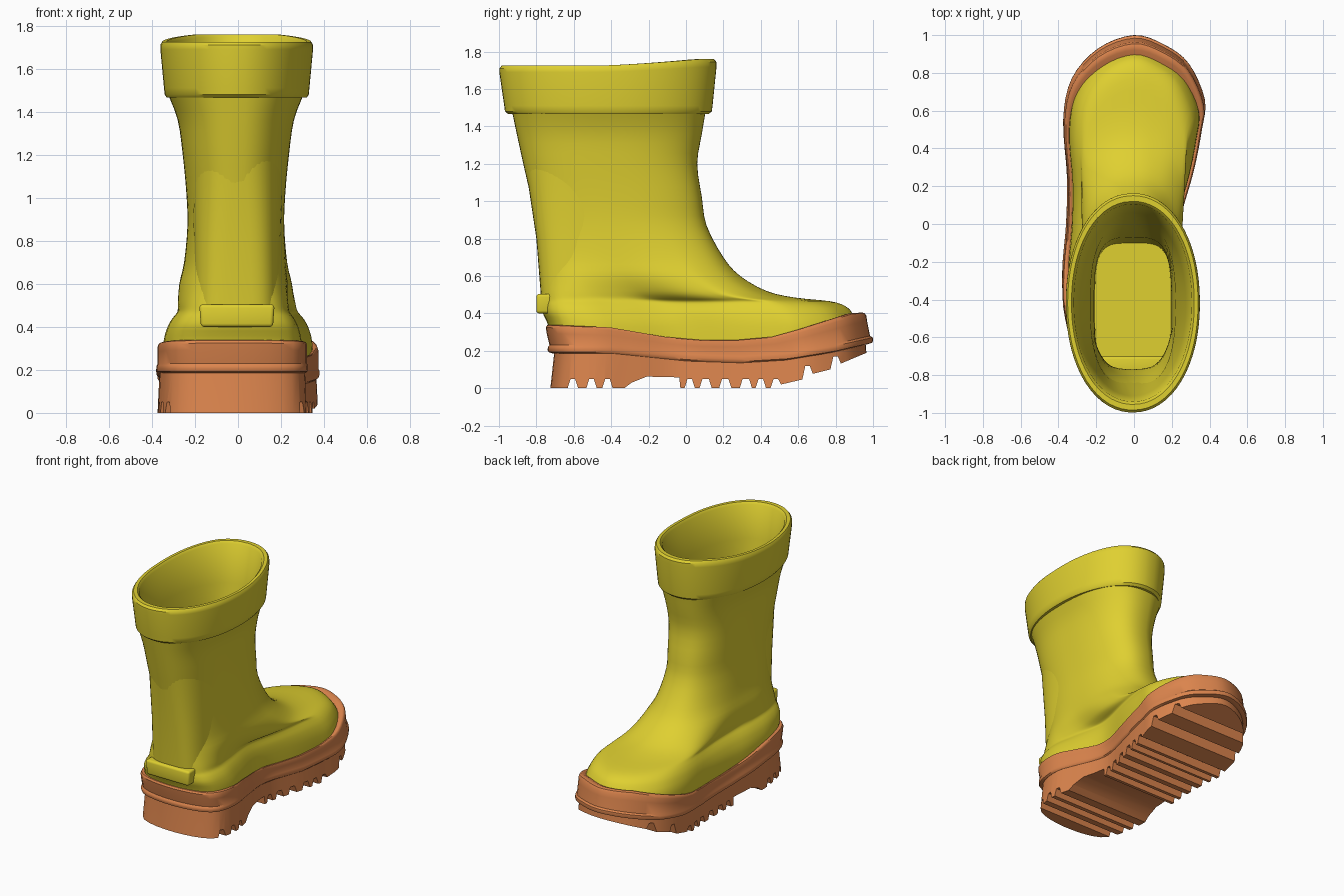
import bpy, bmesh, math

if "Cube" in bpy.data.objects:
    bpy.data.objects.remove(bpy.data.objects["Cube"])


def material(name, rgb):
    m = bpy.data.materials.new(name)
    m.diffuse_color = (*rgb, 1)
    m.use_nodes = True
    m.node_tree.nodes["Principled BSDF"].inputs["Base Color"].default_value = m.diffuse_color
    return m


YELLOW = material("yellow rubber", (0.74, 0.63, 0.03))
ORANGE = material("orange rubber", (0.72, 0.235, 0.075))


def catmull(p, t):
    a, b, c, d = p
    return tuple(0.5 * (2 * j + (k - i) * t + (2 * i - 5 * j + 4 * k - l) * t * t
                        + (3 * j - i - 3 * k + l) * t ** 3) for i, j, k, l in zip(a, b, c, d))


def smooth_list(pts, sub, closed):
    n, out = len(pts), []
    get = (lambda i: pts[i % n]) if closed else (lambda i: pts[max(0, min(n - 1, i))])
    for i in range(n if closed else n - 1):
        out += [catmull([get(i + k) for k in (-1, 0, 1, 2)], s / sub) for s in range(sub)]
    return out if closed else out + [pts[-1]]


def interp(table, y):
    if y <= table[0][0]:
        return table[0][1]
    for (a, za), (b, zb) in zip(table, table[1:]):
        if y <= b:
            return za + (zb - za) * (y - a) / (b - a)
    return table[-1][1]


def finish(name, bm, mat, angle=38):
    me = bpy.data.meshes.new(name)
    bm.to_mesh(me)
    bm.free()
    ob = bpy.data.objects.new(name, me)
    bpy.context.collection.objects.link(ob)
    me.materials.append(mat)
    bpy.ops.object.select_all(action='DESELECT')
    ob.select_set(True)
    bpy.context.view_layer.objects.active = ob
    bpy.ops.object.shade_smooth_by_angle(angle=math.radians(angle))
    return ob


def loft(name, rings, mat, cap_start=False, cap_end=False, angle=38):
    bm = bmesh.new()
    vr = [[bm.verts.new(p) for p in r] for r in rings]
    n = len(rings[0])
    for a, b in zip(vr, vr[1:]):
        for i in range(n):
            j = (i + 1) % n
            bm.faces.new((a[i], b[i], b[j], a[j]))
    if cap_start:
        bm.faces.new(vr[0])
    if cap_end:
        bm.faces.new(vr[-1][::-1])
    return finish(name, bm, mat, angle)


# Footprint seen from above, clockwise from the toe
FOOT = smooth_list([
    (0, 1.0), (0.16, 0.95), (0.29, 0.85), (0.375, 0.66), (0.36, 0.5), (0.32, 0.3),
    (0.25, 0.05), (0.245, -0.1), (0.29, -0.3), (0.325, -0.5), (0.26, -0.68), (0, -0.74),
    (-0.28, -0.69), (-0.365, -0.5), (-0.38, -0.25), (-0.36, 0.0), (-0.355, 0.25),
    (-0.375, 0.55), (-0.33, 0.77), (-0.19, 0.93)], 4, True)
MID = 0.13


def norm(y):
    return max(-1, min(1, (y + 0.74) / 1.74 * 2 - 1))


def oval(x, v, w, p):
    return math.copysign(w * max(0, 1 - abs(v) ** p) ** (1 / p), x) if abs(v) < 0.9999 else 0


# Upper: horizontal slices (z, back, front, foot scale, half width, blend to oval)
slices = smooth_list([
    (0.20, -0.71, 0.92, 0.92, 0.30, 0), (0.33, -0.735, 0.92, 0.91, 0.30, 0),
    (0.40, -0.765, 0.89, 0.86, 0.29, 0), (0.44, -0.77, 0.85, 0.80, 0.28, 0),
    (0.465, -0.77, 0.77, 0.75, 0.28, 0.05), (0.485, -0.77, 0.58, 0.74, 0.28, 0.2),
    (0.52, -0.77, 0.43, 0.75, 0.275, 0.4), (0.60, -0.77, 0.29, 0.75, 0.265, 0.7),
    (0.70, -0.78, 0.20, 0.72, 0.24, 0.9), (0.87, -0.805, 0.11, 0.7, 0.225, 1),
    (1.02, -0.83, 0.085, 0.7, 0.23, 1), (1.20, -0.87, 0.06, 0.7, 0.247, 1),
    (1.36, -0.905, 0.085, 0.7, 0.27, 1), (1.48, -0.93, 0.105, 0.7, 0.315, 1)], 3, False)
rings = []
for z, yb, yf, s, w, m in slices:
    rings.append([(x * s * (1 - m) + (oval(x, norm(y), w, 2.4) - 0.01) * m,
                   (yb + yf) / 2 + norm(y) * (yf - yb) / 2, z) for x, y in FOOT])
loft("boot_upper", rings, YELLOW, angle=60)

# Cuff and lining: up the outside, over the rim, down to the inner floor
cuff = [(1.465, -0.92, 0.095, 0.305, 0), (1.465, -0.95, 0.12, 0.325, 0),
        (1.48, -0.968, 0.138, 0.335, 0), (1.51, -0.972, 0.142, 0.338, 0),
        (1.69, -0.998, 0.163, 0.355, 0.8), (1.71, -0.998, 0.163, 0.354, 1),
        (1.725, -0.985, 0.15, 0.345, 1), (1.725, -0.955, 0.12, 0.325, 1),
        (1.71, -0.94, 0.105, 0.312, 1), (1.48, -0.91, 0.06, 0.28, 0),
        (1.2, -0.86, 0.01, 0.225, 0), (0.8, -0.80, -0.07, 0.205, 0),
        (0.42, -0.77, -0.10, 0.20, 0)]
rings = []
for k, (z, yb, yf, w, lift) in enumerate(cuff):
    p = 2.1 if k < 10 else (2.6, 3.4, 4)[k - 10]
    rings.append([(oval(x, norm(y), w, p) - 0.006, (yb + yf) / 2 + norm(y) * (yf - yb) / 2,
                   z + lift * 0.034 * max(0, min(1, (norm(y) + 0.1) / 0.95)) ** 1.4)
                  for x, y in FOOT])
loft("cuff_and_lining", rings, YELLOW, cap_end=True)

# Heel tab
bm = bmesh.new()
bmesh.ops.create_cube(bm, size=1)
for v in bm.verts:
    wide = 0.35 if v.co.z > 0 else 0.335
    v.co = (v.co.x * wide - 0.005, -0.75 + v.co.y * 0.1, 0.452 + v.co.z * 0.105)
bmesh.ops.bevel(bm, geom=bm.edges[:], offset=0.016, segments=3, profile=0.5, affect='EDGES')
finish("heel_tab", bm, YELLOW)

# Sole band: wavy top edge and lower lip
TOP = [(-0.74, 0.34), (-0.4, 0.325), (-0.1, 0.275), (0.1, 0.258), (0.3, 0.258), (0.5, 0.275),
       (0.65, 0.315), (0.8, 0.36), (0.93, 0.40), (1.0, 0.405)]
LOW = [(-0.74, 0.185), (-0.4, 0.185), (0, 0.145), (0.3, 0.135), (0.55, 0.15), (0.8, 0.19),
       (1.0, 0.235)]
# (mix from low to top, extra z, scale, y shift)
band = [(0, 0.01, 0.88, 0), (0, 0, 0.965, 0), (0, 0.008, 0.995, 0), (0, 0.02, 1, 0),
        (0, 0.036, 0.998, 0), (0, 0.045, 0.985, -0.003), (0.7, 0, 0.985, -0.018),
        (0.9, 0, 0.985, -0.023), (0.98, 0, 0.975, -0.024), (1, 0, 0.96, -0.024),
        (0.98, 0, 0.935, -0.022), (0.85, 0, 0.88, -0.02)]
rings = []
for mix, dz, s, sh in band:
    rings.append([(x * s, MID + (y - MID) * s + sh,
                   interp(LOW, y) * (1 - mix) + interp(TOP, y) * mix + dz) for x, y in FOOT])
loft("sole_band", rings, ORANGE)

# Tread: footprint block intersected with a grooved side profile
BASE = [(-0.8, 0), (-0.33, 0), (-0.29, 0.03), (-0.21, 0.062), (-0.036, 0.058), (-0.03, 0),
        (0.5, 0), (0.51, 0.025), (0.64, 0.05), (0.65, 0.07), (0.79, 0.105), (0.80, 0.12),
        (1.05, 0.225)]
GROOVES = [(-0.605, 0.02), (-0.505, 0.02), (-0.42, 0.02), (0.02, 0.02), (0.105, 0.025),
           (0.21, 0.025), (0.32, 0.025), (0.40, 0.02), (0.48, 0.02), (0.65, 0.02), (0.80, 0.02)]
bottom = [p for p in BASE if all(abs(p[0] - c) > h + 0.012 for c, h in GROOVES)]
for c, h in GROOVES:
    deep = interp(BASE, c) + 0.05
    for y, z in ((c - h - 0.008, None), (c - h + 0.008, deep), (c + h - 0.008, deep),
                 (c + h + 0.008, None)):
        bottom.append((y, interp(BASE, y) if z is None else z))
bottom.sort()
profile = bottom + [(y, interp(LOW, y) + 0.03) for y in (1.05, 0.8, 0.55, 0.3, 0, -0.4, -0.8)]
bm = bmesh.new()
face = bm.faces.new([bm.verts.new((-0.6, y, z)) for y, z in profile])
ext = bmesh.ops.extrude_face_region(bm, geom=[face])
bmesh.ops.translate(bm, vec=(1.2, 0, 0),
                    verts=[g for g in ext["geom"] if isinstance(g, bmesh.types.BMVert)])
bmesh.ops.recalc_face_normals(bm, faces=bm.faces[:])
cutter = finish("tread_profile_cutter", bm, ORANGE)
cutter.hide_render = True

rings = [[(x * s, MID + (y - MID) * s, z) for x, y in FOOT]
         for z, s in ((-0.05, 0.985), (0.0, 0.983), (0.2, 0.958), (0.4, 0.94))]
tread = loft("tread", rings, ORANGE, True, True)
mod = tread.modifiers.new("grooves", 'BOOLEAN')
mod.operation, mod.solver, mod.object = 'INTERSECT', 'EXACT', cutter
bpy.ops.object.modifier_apply(modifier=mod.name)
bpy.data.objects.remove(cutter)
bpy.ops.object.shade_smooth_by_angle(angle=math.radians(30))
